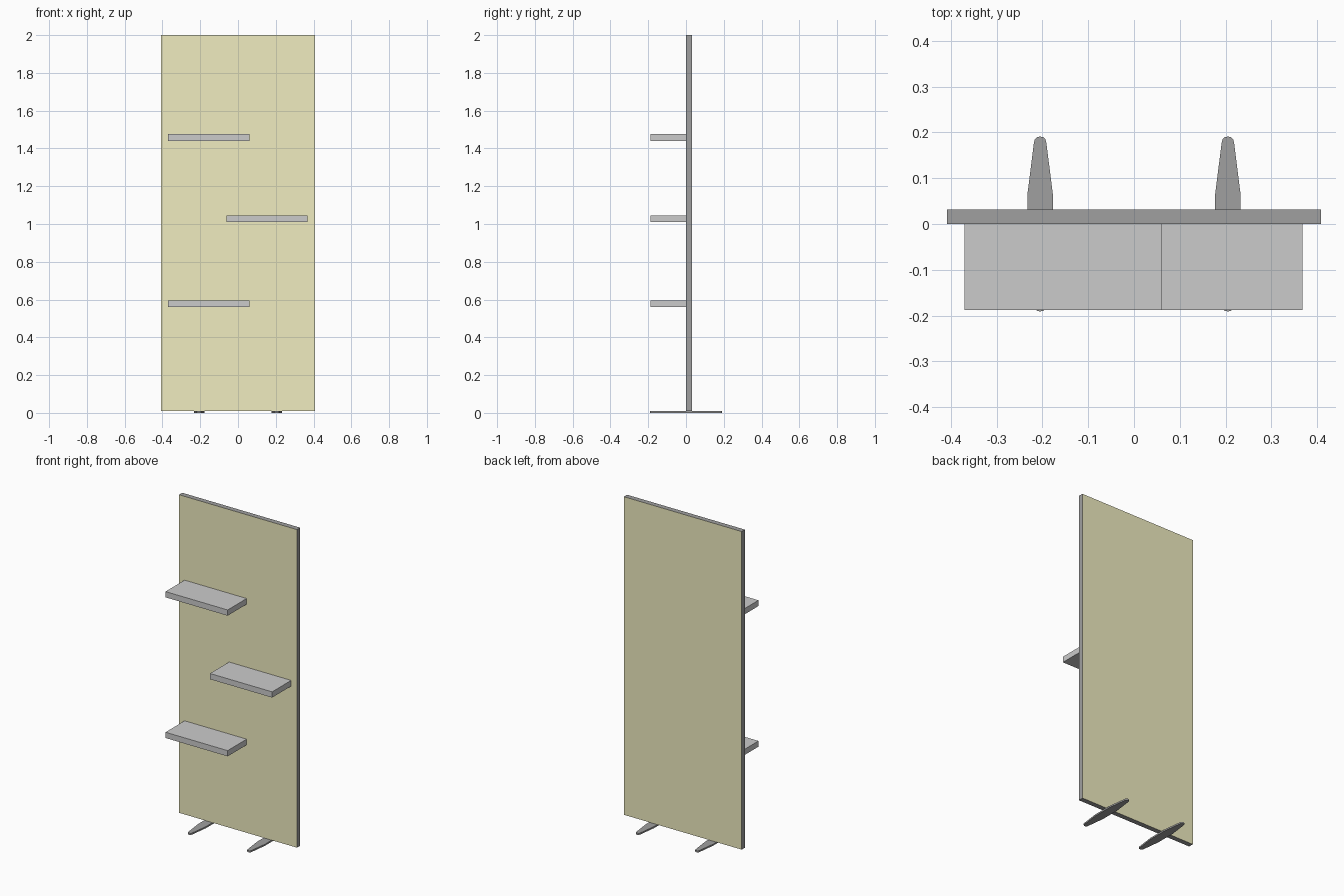
import bpy, bmesh
from mathutils import Vector

if "Cube" in bpy.data.objects:
    bpy.data.objects.remove(bpy.data.objects["Cube"])


def material(name, color):
    m = bpy.data.materials.new(name)
    m.diffuse_color = color
    m.use_nodes = True
    m.node_tree.nodes["Principled BSDF"].inputs["Base Color"].default_value = m.diffuse_color
    return m


def add_object(name, bm, mats=()):
    bmesh.ops.recalc_face_normals(bm, faces=bm.faces)
    mesh = bpy.data.meshes.new(name)
    bm.to_mesh(mesh)
    bm.free()
    for m in mats:
        mesh.materials.append(m)
    ob = bpy.data.objects.new(name, mesh)
    bpy.context.collection.objects.link(ob)
    return ob


def box_bmesh(lo, hi):
    lo, hi = Vector(lo), Vector(hi)
    bm = bmesh.new()
    bmesh.ops.create_cube(bm, size=1)
    bmesh.ops.scale(bm, vec=hi - lo, verts=bm.verts)
    bmesh.ops.translate(bm, vec=(lo + hi) / 2, verts=bm.verts)
    return bm


dark = material("dark_grey", (0.35, 0.35, 0.35, 1))
olive = material("olive", (0.87, 0.84, 0.53, 1))

# Upright panel: dark edges, olive front and back faces
bm = box_bmesh((-0.408, 0.0, 0.01), (0.408, 0.032, 2.0))
bm.normal_update()
for f in bm.faces:
    f.material_index = 1 if abs(f.normal.y) > 0.9 else 0
add_object("display_panel", bm, (dark, olive))

# Staggered shelves on the front
for name, x, z in (("lower_shelf", -0.37, 0.56),
                   ("middle_shelf", -0.062, 1.01),
                   ("upper_shelf", -0.37, 1.44)):
    add_object(name, box_bmesh((x, -0.188, z), (x + 0.43, 0.0, z + 0.036)))

# Flat tapered feet: quarter outline mirrored across both axes
quarter = [(0.028, 0.0), (0.028, 0.063), (0.0135, 0.178), (0.0115, 0.185),
           (0.007, 0.1895), (0.0, 0.191)]
half = quarter + [(-x, y) for x, y in quarter[-2::-1]]
outline = half[1:-1] + [(-x, -y) for x, y in half[1:-1]]
for name, cx in (("left_foot", -0.205), ("right_foot", 0.205)):
    bm = bmesh.new()
    face = bm.faces.new([bm.verts.new((cx + x, y, 0)) for x, y in outline])
    ext = bmesh.ops.extrude_face_region(bm, geom=[face], use_keep_orig=True)
    top = [v for v in ext["geom"] if isinstance(v, bmesh.types.BMVert)]
    bmesh.ops.translate(bm, vec=(0, 0, 0.01), verts=top)
    add_object(name, bm, (dark,))
